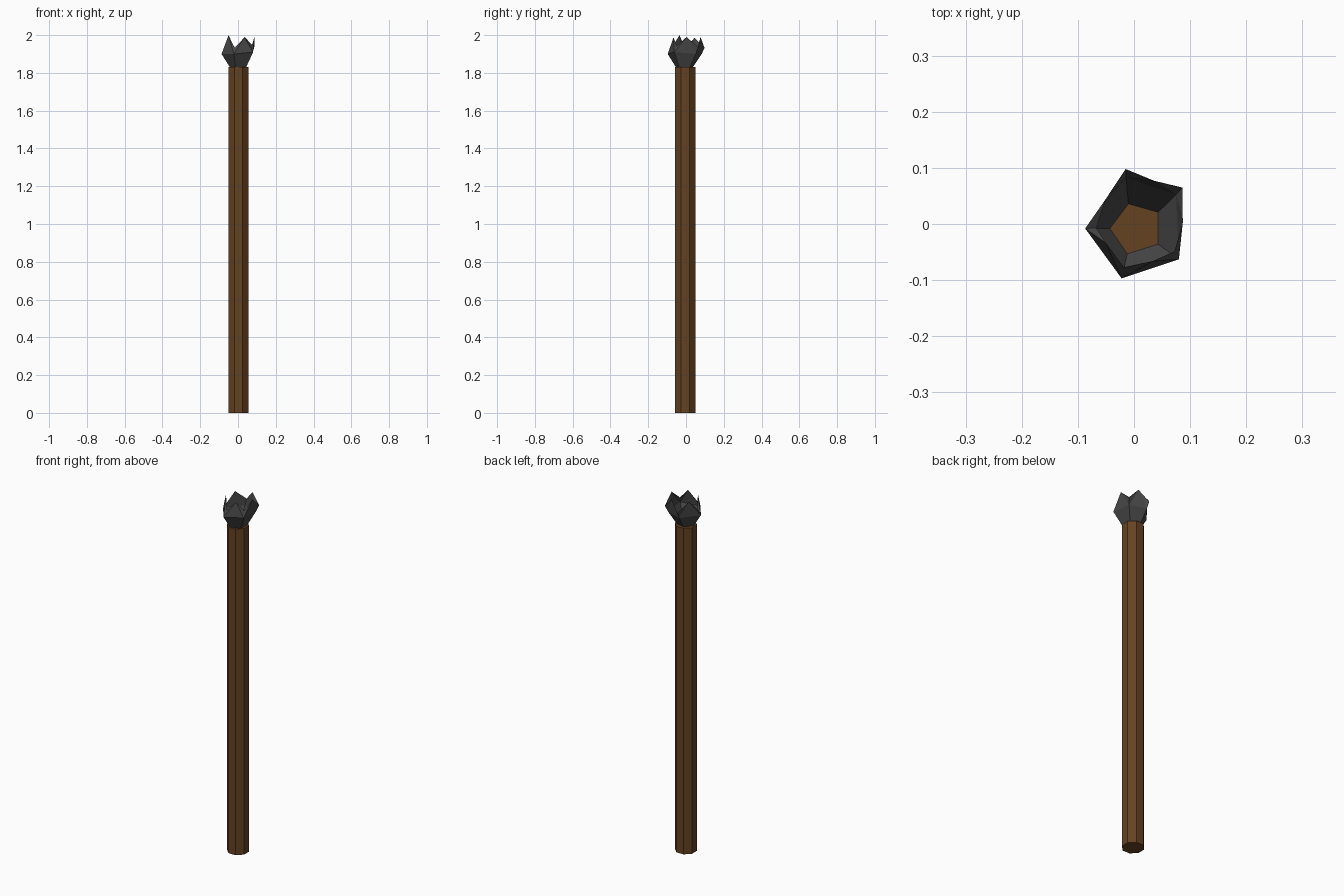
import bpy, bmesh
from math import radians
from mathutils import Matrix

if "Cube" in bpy.data.objects:
    bpy.data.objects.remove(bpy.data.objects["Cube"])


def material(name, rgb):
    m = bpy.data.materials.new(name)
    m.diffuse_color = (*rgb, 1)
    m.use_nodes = True
    m.node_tree.nodes["Principled BSDF"].inputs["Base Color"].default_value = m.diffuse_color
    return m


def add_object(name, bm, mat):
    me = bpy.data.meshes.new(name)
    bm.to_mesh(me)
    bm.free()
    me.materials.append(mat)
    ob = bpy.data.objects.new(name, me)
    bpy.context.collection.objects.link(ob)
    return ob


wood = material("wood", (0.13, 0.055, 0.016))
stone = material("dark_stone", (0.065, 0.065, 0.065))

# octagonal shaft, flat sides facing the axes
LENGTH = 1.83
bm = bmesh.new()
bmesh.ops.create_cone(
    bm, cap_ends=True, segments=8, radius1=0.0575, radius2=0.0575, depth=LENGTH,
    matrix=Matrix.Translation((0.003, -0.004, LENGTH / 2)) @ Matrix.Rotation(radians(22.5), 4, 'Z'))
add_object("shaft", bm, wood)

# open five-petal crown: per corner a base, belly and notch point, counterclockwise
base = [(0.043, -0.036), (0.043, 0.021), (-0.01, 0.036), (-0.043, -0.008), (-0.012, -0.053)]
belly = [(0.08, -0.063, 1.91), (0.075, 0.052, 1.9), (-0.014, 0.083, 1.9),
         (-0.087, -0.008, 1.9), (-0.022, -0.097, 1.9)]
notch = [(0.072, -0.049, 1.942), (0.086, 0.065, 1.935), (-0.015, 0.098, 1.932),
         (-0.067, -0.007, 1.93), (-0.018, -0.077, 1.932)]
# petal tips, each between a corner and the next
tips = [(0.087, 0.003, 1.99), (0.036, 0.077, 1.99), (-0.05, 0.045, 1.985),
        (-0.05, -0.034, 2.0), (0.034, -0.066, 1.988)]

bm = bmesh.new()
b = [bm.verts.new((x, y, LENGTH)) for x, y in base]
m = [bm.verts.new(p) for p in belly]
n = [bm.verts.new(p) for p in notch]
t = [bm.verts.new(p) for p in tips]
for i in range(5):
    j = (i + 1) % 5
    bm.faces.new((b[i], b[j], m[j], m[i]))
    bm.faces.new((m[i], m[j], t[i]))
    bm.faces.new((m[j], n[j], t[i]))
    bm.faces.new((n[i], m[i], t[i]))
add_object("crown", bm, stone)
